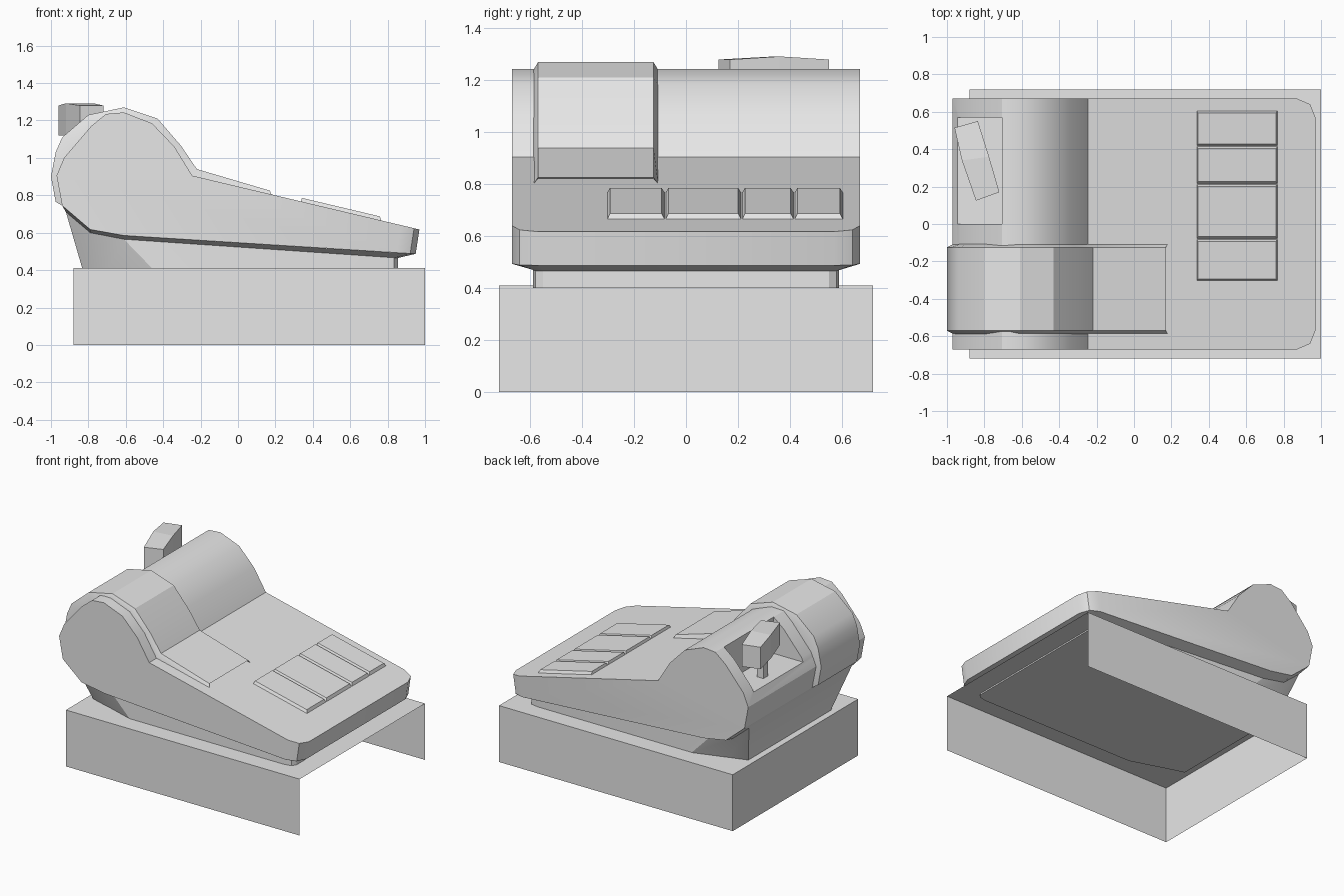
import bpy
import bmesh
import math

cube = bpy.data.objects.get("Cube")
if cube:
    bpy.data.objects.remove(cube, do_unlink=True)

grey = bpy.data.materials.new("light grey")
grey.use_nodes = True
grey.diffuse_color = (0.8, 0.8, 0.8, 1)
grey.node_tree.nodes["Principled BSDF"].inputs["Base Color"].default_value = (0.8, 0.8, 0.8, 1)


def finish(bm, name, smooth=None):
    bmesh.ops.recalc_face_normals(bm, faces=bm.faces[:])
    mesh = bpy.data.meshes.new(name)
    bm.to_mesh(mesh)
    bm.free()
    mesh.materials.append(grey)
    obj = bpy.data.objects.new(name, mesh)
    bpy.context.collection.objects.link(obj)
    if smooth:
        bpy.ops.object.select_all(action='DESELECT')
        obj.select_set(True)
        bpy.context.view_layer.objects.active = obj
        bpy.ops.object.shade_smooth_by_angle(angle=math.radians(smooth))
    return obj


def loft(rings, cap_first=True, cap_last=True):
    """Skin a list of closed rings with equal point counts."""
    bm = bmesh.new()
    rows = [[bm.verts.new(p) for p in ring] for ring in rings]
    for a, b in zip(rows, rows[1:]):
        n = len(a)
        for i in range(n):
            j = (i + 1) % n
            bm.faces.new((a[i], a[j], b[j], b[i]))
    if cap_first:
        bm.faces.new(rows[0])
    if cap_last:
        bm.faces.new(rows[-1])
    return bm


def side_ring(profile, y):
    return [(x, y, z) for x, z in profile]


def plan_ring(points, z):
    return [(x, y, z) for x, y in points]


def rect(x0, x1, y0, y1):
    return [(x0, y0), (x1, y0), (x1, y1), (x0, y1)]


def mirrored(half):
    return half + [(x, -y, z) for x, y, z in reversed(half)]


def slope_z(x):
    return 0.905 - 0.237 * (x + 0.245)


# Drawer housing: thin shell, open underneath, with a framed opening at one end
outer = rect(-0.88, 1, -0.72, 0.72)
bm = loft([plan_ring(outer, 0), plan_ring(outer, 0.41)], cap_first=False)
end = max(bm.faces, key=lambda f: f.calc_center_median().x)
bmesh.ops.inset_individual(bm, faces=[end], thickness=0.05)
bmesh.ops.delete(bm, geom=[end], context='FACES')
finish(bm, "drawer_housing")

# Upper body: side profile with a drum at the back and a sloping deck
profile = [(-0.94, 0.745), (-0.97, 0.905), (-0.93, 1.0), (-0.785, 1.17),
           (-0.705, 1.235), (-0.61, 1.243), (-0.46, 1.185), (-0.34, 1.06),
           (-0.245, 0.905), (0.97, 0.617), (0.95, 0.487),
           (-0.61, 0.585), (-0.79, 0.617)]
bm = loft([side_ring(profile, -0.67), side_ring(profile, 0.67)])
corners = [e for e in bm.edges
           if min(v.co.x for v in e.verts) > 0.9
           and abs(e.verts[0].co.y - e.verts[1].co.y) < 0.01]
bmesh.ops.bevel(bm, geom=corners, offset=0.1, segments=2, profile=0.5, affect='EDGES')
body = finish(bm, "body")

# Notch in the drum for the handle
notch = rect(-1.2, -0.705, 0, 0.57)
cutter = finish(loft([plan_ring(notch, 0.97), plan_ring(notch, 1.5)]), "notch_cutter")
cutter.hide_render = True
mod = body.modifiers.new("notch", 'BOOLEAN')
mod.operation = 'DIFFERENCE'
mod.solver = 'EXACT'
mod.object = cutter
bpy.ops.object.select_all(action='DESELECT')
body.select_set(True)
bpy.context.view_layer.objects.active = body
bpy.ops.object.modifier_apply(modifier=mod.name)
bpy.data.objects.remove(cutter, do_unlink=True)
bpy.ops.object.shade_smooth_by_angle(angle=math.radians(28))

# Underside lip and neck that joins the body to the drawer housing
lip = [(-0.94, 0.67, 0.745), (-0.79, 0.67, 0.617), (-0.61, 0.67, 0.585),
       (0.85, 0.67, 0.493), (0.92, 0.645, 0.489), (0.95, 0.57, 0.487)]
neck_top = [(-0.92, 0.59, 0.71), (-0.79, 0.59, 0.6), (-0.61, 0.59, 0.565),
            (0.78, 0.59, 0.47), (0.835, 0.58, 0.466), (0.855, 0.55, 0.465)]
neck_foot = [(-0.83, 0.47, 0.4), (-0.7, 0.51, 0.4), (-0.45, 0.59, 0.4),
             (0.78, 0.59, 0.4), (0.835, 0.58, 0.4), (0.855, 0.55, 0.4)]
finish(loft([mirrored(r) for r in (lip, neck_top, neck_foot)], cap_first=False), "neck", 20)

# Raised cover that wraps over the drum and onto the deck
cover = [(-0.975, 0.765), (-1, 0.9), (-0.975, 1.03), (-0.94, 1.11), (-0.8, 1.23),
         (-0.61, 1.27), (-0.43, 1.21), (-0.305, 1.065), (-0.22, 0.94), (0.17, 0.825)]
seat = [(-0.94, 0.745), (-0.965, 0.905), (-0.93, 0.995), (-0.88, 1.055), (-0.785, 1.165),
        (-0.61, 1.24), (-0.46, 1.18), (-0.34, 1.055), (-0.245, 0.9), (0.18, 0.8)]
finish(loft([side_ring(seat, -0.588), side_ring(cover, -0.57),
             side_ring(cover, -0.125), side_ring(seat, -0.107)]), "drum_cover", 28)

# Row of key plates on the deck
key_edges = [-0.305, -0.08, 0.215, 0.417, 0.607]
for i, (y0, y1) in enumerate(zip(key_edges, key_edges[1:])):
    low = [(x, y, slope_z(x) - 0.005) for x, y in rect(0.335, 0.768, y0, y1)]
    high = [(x, y, slope_z(x) + 0.02)
            for x, y in rect(0.342, 0.758, y0 + 0.012, y1 - 0.014)]
    finish(loft([low, high]), f"key_plate_{i + 1}")

# Handle block with a slightly ridged top, on a short stem
left = [(-0.96, 0.515), (-0.92, 0.34), (-0.845, 0.125)]
right = [(-0.72, 0.17), (-0.775, 0.36), (-0.835, 0.55)]
plan = left + right
top = [(x, y, 1.292 if 0.3 < y < 0.4 else 1.28) for x, y in plan]
bm = loft([plan_ring(plan, 1.12), top], cap_last=False)
bm.verts.ensure_lookup_table()
t = bm.verts[6:12]
bm.faces.new((t[0], t[1], t[4], t[5]))
bm.faces.new((t[1], t[2], t[3], t[4]))
finish(bm, "handle")
stem = rect(-0.875, -0.825, 0.31, 0.36)
finish(loft([plan_ring(stem, 0.96), plan_ring(stem, 1.14)]), "handle_stem")
